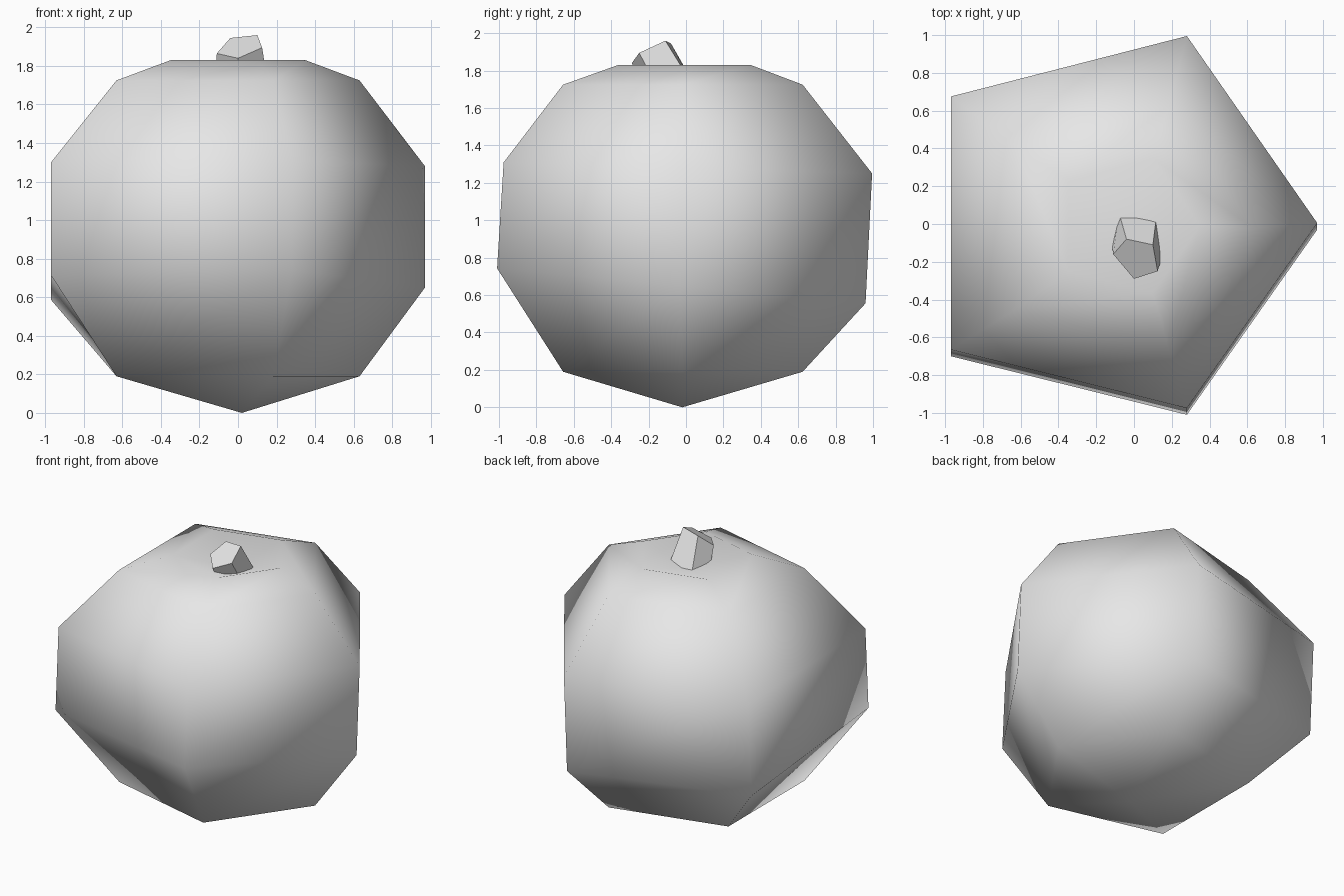
import bpy
import bmesh
from mathutils import Vector

cube = bpy.data.objects.get("Cube")
if cube:
    bpy.data.objects.remove(cube)

# One plain grey for the whole model
grey = bpy.data.materials.new("plain grey")
grey.use_nodes = True
colour = (0.8, 0.8, 0.8, 1)
grey.diffuse_color = colour
grey.node_tree.nodes["Principled BSDF"].inputs["Base Color"].default_value = colour


def loft(name, rings, start=None, end=None, smooth=False):
    """Bridge equal rings, closing each end with a pole or a flat cap."""
    bm = bmesh.new()
    loops = [[bm.verts.new(p) for p in ring] for ring in rings]
    n = len(loops[0])
    for low, high in zip(loops, loops[1:]):
        for i in range(n):
            j = (i + 1) % n
            bm.faces.new((low[i], low[j], high[j], high[i]))
    for loop, pole in ((loops[0], start), (loops[-1], end)):
        if pole is None:
            bm.faces.new(loop)
        else:
            tip = bm.verts.new(pole)
            for i in range(n):
                bm.faces.new((loop[i], loop[(i + 1) % n], tip))
    bmesh.ops.recalc_face_normals(bm, faces=bm.faces[:])
    for face in bm.faces:
        face.smooth = smooth
    mesh = bpy.data.meshes.new(name)
    bm.to_mesh(mesh)
    bm.free()
    mesh.materials.append(grey)
    obj = bpy.data.objects.new(name, mesh)
    bpy.context.collection.objects.link(obj)
    return obj


# Five-sided plan of the body, shared by all its rings
PLAN = [(0.97, 0), (0.28, 0.99), (-0.97, 0.67), (-0.97, -0.67), (0.28, -0.98)]


def body_ring(scale, z, shift, tilt):
    return [Vector((x * scale, y * scale + shift, z - tilt * y)) for x, y in PLAN]


# Fruit body with a pointed base and a shallow dent on top
loft("fruit_body", [
    body_ring(0.65, 0.19, -0.02, 0),
    body_ring(1.0, 0.65, -0.03, 0.095),
    body_ring(1.0, 1.28, 0.005, 0.03),
    body_ring(0.65, 1.725, -0.02, 0),
    body_ring(0.36, 1.83, -0.01, 0),
], start=(0.02, -0.02, 0), end=(0, -0.01, 1.73), smooth=True)

# Leaning stem with a slanted cut end
cut_end = [(0.10, -0.11, 1.96), (-0.04, -0.08, 1.945), (-0.11, -0.16, 1.865),
           (0, -0.29, 1.84), (0.125, -0.25, 1.895)]
stem_base = [(0.12, 0.05, 1.70), (-0.08, 0.06, 1.70), (-0.12, -0.09, 1.68),
             (0.01, -0.2, 1.67), (0.16, -0.14, 1.68)]
loft("stem", [stem_base, cut_end])
